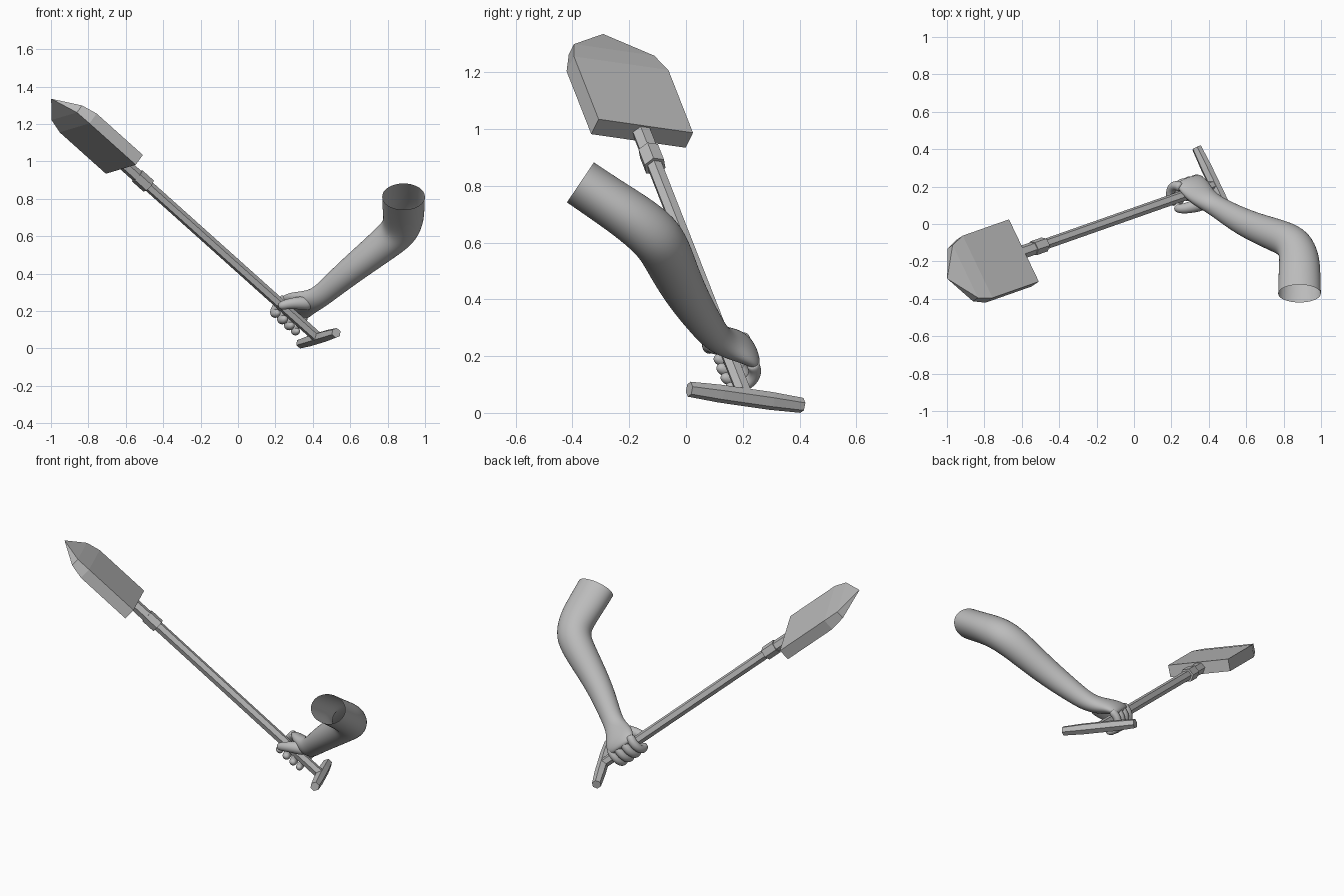
import bpy, bmesh, math
from mathutils import Vector

cube = bpy.data.objects.get("Cube")
if cube:
    bpy.data.objects.remove(cube, do_unlink=True)

# Single plain colour
grey = bpy.data.materials.new("plain_grey")
grey.use_nodes = True
colour = (0.5, 0.5, 0.5, 1)
grey.diffuse_color = colour
grey.node_tree.nodes["Principled BSDF"].inputs["Base Color"].default_value = colour

# Spade frame: along the shaft, across the blade, out of the blade face
ORIGIN = Vector((0.43, 0.21, 0.055))
U = Vector((-0.72, -0.253, 0.645)).normalized()
V = Vector((-0.435, 0.892, -0.123))
V = (V - U * V.dot(U)).normalized()
N = V.cross(U)


def at(along, across=0.0, out=0.0):
    return ORIGIN + U * along + V * across + N * out


def loft(name, sections, refs, sides=6, phase=0.0, smooth=False, cap_start=True):
    """Skin rings of (centre, half width, half depth); refs give the width direction."""
    bm = bmesh.new()
    rings = []
    last = len(sections) - 1
    grow = 1.025 if smooth else 1.0
    for i, (c, w, d) in enumerate(sections):
        tangent = (sections[min(i + 1, last)][0] - sections[max(i - 1, 0)][0]).normalized()
        ref = refs[0].lerp(refs[-1], i / last)
        wide = (ref - tangent * ref.dot(tangent)).normalized()
        deep = tangent.cross(wide)
        ring = []
        for k in range(sides):
            a = phase + math.tau * k / sides
            ring.append(bm.verts.new(c + wide * (math.cos(a) * w * grow)
                                     + deep * (math.sin(a) * d * grow)))
        rings.append(ring)
    for r0, r1 in zip(rings, rings[1:]):
        for k in range(sides):
            j = (k + 1) % sides
            bm.faces.new((r0[k], r0[j], r1[j], r1[k]))
    if cap_start:
        bm.faces.new(rings[0][::-1])
    bm.faces.new(rings[-1])
    bmesh.ops.remove_doubles(bm, verts=bm.verts, dist=0.0005)
    bmesh.ops.recalc_face_normals(bm, faces=bm.faces)
    mesh = bpy.data.meshes.new(name)
    bm.to_mesh(mesh)
    bm.free()
    mesh.materials.append(grey)
    obj = bpy.data.objects.new(name, mesh)
    bpy.context.collection.objects.link(obj)
    if smooth:
        mesh.polygons.foreach_set("use_smooth", [True] * len(mesh.polygons))
        sub = obj.modifiers.new("rounding", 'SUBSURF')
        sub.levels = sub.render_levels = 2
    return obj


# Spade: six-sided shaft, collar, neck and cross bar
loft("shaft", [(at(0), 0.029, 0.029), (at(1.36), 0.029, 0.029)], [V])
loft("collar", [(at(1.26), 0.041, 0.041), (at(1.345), 0.041, 0.041)], [V])
loft("neck", [(at(1.345), 0.036, 0.034), (at(1.46), 0.036, 0.034)], [V])
loft("cross_bar", [(at(0, s * 0.222), r, r) for s, r in
                   ((-1, 0.027), (-0.45, 0.032), (0.45, 0.032), (1, 0.027))], [U])

# Blade: slab that narrows to a point
R2 = math.sqrt(2)
loft("blade", [(at(1.44 + l), w * R2, d * R2) for l, w, d in
               ((0, 0.186, 0.035), (0.343, 0.186, 0.035),
                (0.427, 0.158, 0.025), (0.543, 0, 0))],
     [V], sides=4, phase=math.pi / 4)

# Arm from the open upper end through elbow and wrist to the palm
arm_path = [
    (Vector((0.885, -0.372, 0.812)), 0.114, 0.085),
    (Vector((0.885, -0.270, 0.743)), 0.112, 0.086),
    (Vector((0.885, -0.180, 0.683)), 0.108, 0.090),
    (Vector((0.860, -0.105, 0.622)), 0.102, 0.094),
    (Vector((0.790, -0.070, 0.565)), 0.092, 0.090),
    (Vector((0.690, -0.035, 0.485)), 0.082, 0.082),
    (Vector((0.580, 0.012, 0.398)), 0.073, 0.072),
    (Vector((0.490, 0.065, 0.320)), 0.064, 0.061),
    (Vector((0.430, 0.102, 0.270)), 0.060, 0.054),
    (at(0.180, -0.070, 0.092), 0.072, 0.047),
    (at(0.190, -0.020, 0.078), 0.088, 0.042),
    (at(0.195, 0.025, 0.066), 0.094, 0.036),
    (at(0.195, 0.058, 0.050), 0.088, 0.027),
    (at(0.195, 0.070, 0.040), 0.060, 0.014),
]
loft("arm", arm_path, [Vector((1, 0, 0)), -U], sides=16, smooth=True, cap_start=False)

# Fingers curl round the shaft
fingers = (("index", 0.270, 0.027, -118), ("middle", 0.218, 0.028, -122),
           ("ring", 0.167, 0.027, -120), ("little", 0.120, 0.024, -112))
for finger, along, r, end in fingers:
    path = []
    for k in range(9):
        f = k / 8
        a = math.radians(62 + (end - 62) * f)
        reach = 0.070 - 0.016 * f
        size = r * (1 - 0.15 * f) * (0.5 if k == 8 else 1)
        path.append((at(along, reach * math.cos(a), reach * math.sin(a)), size, size))
    loft(finger + "_finger", path, [U], sides=10, smooth=True)

# Thumb wraps the opposite side
loft("thumb", [(at(*p), r, r) for p, r in (
    ((0.165, -0.085, 0.085), 0.036), ((0.205, -0.085, 0.060), 0.039),
    ((0.240, -0.078, 0.030), 0.033), ((0.268, -0.068, 0.002), 0.028),
    ((0.286, -0.052, -0.022), 0.025), ((0.294, -0.040, -0.036), 0.013))],
    [U], sides=10, smooth=True)
